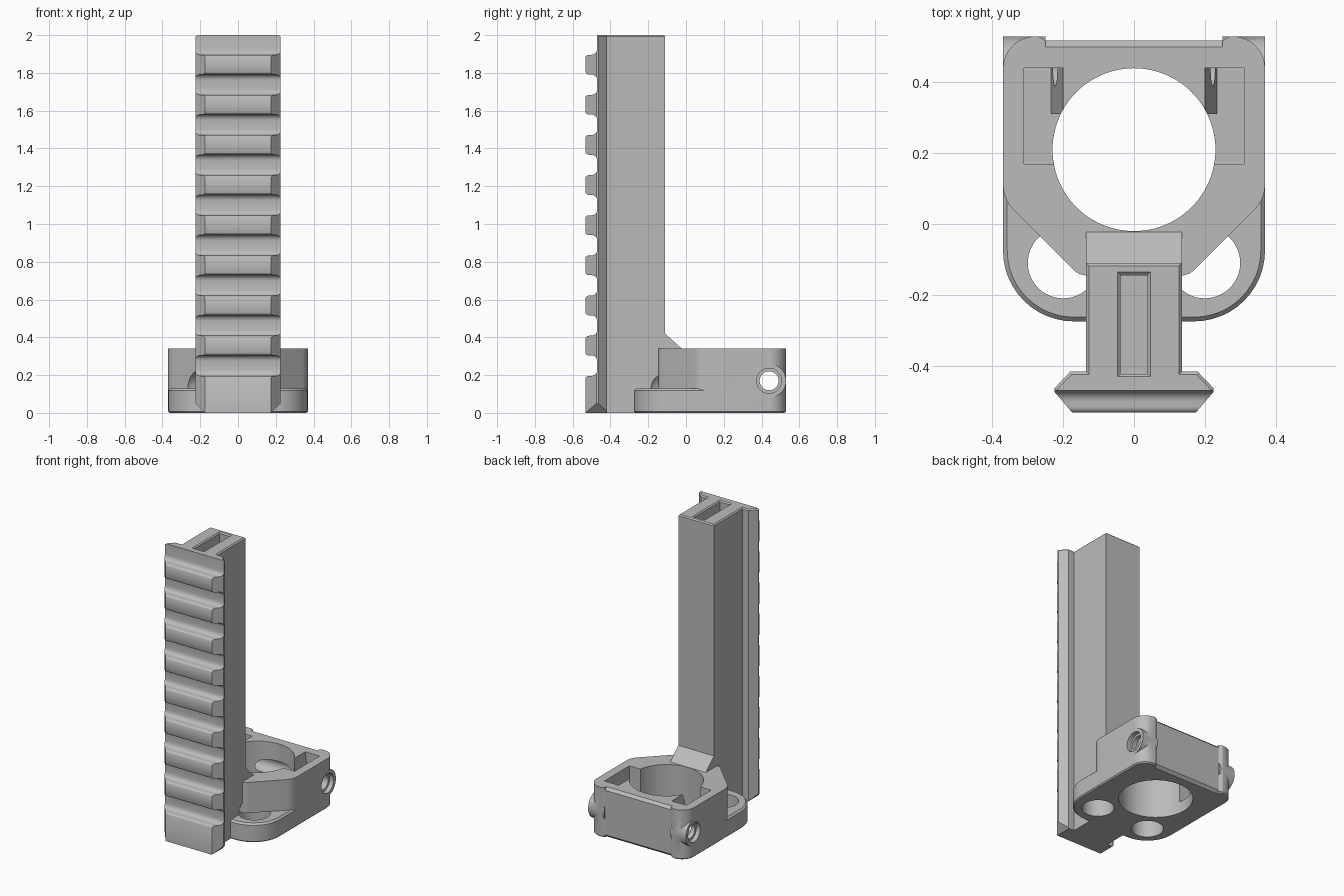
import bpy, bmesh, math
from mathutils import Vector

if "Cube" in bpy.data.objects:
    bpy.data.objects.remove(bpy.data.objects["Cube"], do_unlink=True)

grey = bpy.data.materials.new("plain grey")
grey.use_nodes = True
COLOUR = (0.5, 0.5, 0.5, 1)
grey.diffuse_color = COLOUR
grey.node_tree.nodes["Principled BSDF"].inputs["Base Color"].default_value = COLOUR


def add_object(name, bm):
    bmesh.ops.recalc_face_normals(bm, faces=bm.faces)
    mesh = bpy.data.meshes.new(name)
    bm.to_mesh(mesh)
    bm.free()
    mesh.materials.append(grey)
    obj = bpy.data.objects.new(name, mesh)
    bpy.context.collection.objects.link(obj)
    return obj


def rounded(points, steps=8):
    """Outline from (u, v) or (u, v, radius) corners."""
    out = []
    for i, p in enumerate(points):
        c = Vector(p[:2])
        if len(p) < 3:
            out.append(c)
            continue
        a = (Vector(points[i - 1][:2]) - c).normalized()
        b = (Vector(points[(i + 1) % len(points)][:2]) - c).normalized()
        half = a.angle(b) / 2
        centre = c + (a + b).normalized() * p[2] / math.sin(half)
        start = c + a * p[2] / math.tan(half) - centre
        end = c + b * p[2] / math.tan(half) - centre
        sweep = math.pi - 2 * half
        for k in range(steps + 1):
            t = k / steps
            out.append(centre + (start * math.sin((1 - t) * sweep)
                                 + end * math.sin(t * sweep)) / math.sin(sweep))
    return out


def mirrored(points):
    """Complete a right-hand outline across u = 0."""
    return points + [(-p[0], *p[1:]) for p in reversed(points)]


def circle(u, v, r, n=64):
    return [(u + r * math.cos(math.tau * i / n), v + r * math.sin(math.tau * i / n))
            for i in range(n)]


def rect(u0, u1, v0, v1):
    return [(u0, v0), (u1, v0), (u1, v1), (u0, v1)]


def prism(name, outline, axis, lo, hi, top=0, bottom=0):
    """Extrude an outline along an axis, with optional end chamfers."""
    place = {"x": lambda u, v, w: (w, u, v),
             "y": lambda u, v, w: (u, w, v),
             "z": lambda u, v, w: (u, v, w)}[axis]
    bm = bmesh.new()
    ends = [[bm.verts.new(place(p[0], p[1], w)) for p in outline] for w in (lo, hi)]
    caps = [bm.faces.new(e) for e in ends]
    n = len(outline)
    for i in range(n):
        j = (i + 1) % n
        bm.faces.new((ends[0][i], ends[0][j], ends[1][j], ends[1][i]))
    rims = [list(c.edges) for c in caps]
    bmesh.ops.recalc_face_normals(bm, faces=bm.faces)
    for rim, size in zip(rims, (bottom, top)):
        if size:
            bmesh.ops.bevel(bm, geom=rim, offset=size, segments=1, affect="EDGES")
    return add_object(name, bm)


def ball(name, centre, r):
    bm = bmesh.new()
    bmesh.ops.create_uvsphere(bm, u_segments=48, v_segments=24, radius=r)
    bmesh.ops.translate(bm, verts=bm.verts, vec=centre)
    return add_object(name, bm)


def combine(obj, tool, operation="DIFFERENCE"):
    """Apply a boolean and remove the tool."""
    tool.hide_render = True
    mod = obj.modifiers.new("boolean", "BOOLEAN")
    mod.operation, mod.solver, mod.object = operation, "EXACT", tool
    bpy.context.view_layer.objects.active = obj
    bpy.ops.object.modifier_apply(modifier=mod.name)
    bpy.data.objects.remove(tool, do_unlink=True)


def cut_foot_holes(obj):
    for x in (-0.2, 0.2):
        combine(obj, prism("cutter", circle(x, -0.11, 0.1, 48), "z", -0.1, 0.13))
        combine(obj, ball("cutter", (x, -0.11, 0.13), 0.1))


# Clamp body with angled front and rounded back corners
body = prism("clamp_body", rounded(mirrored([
    (0.155, -0.145, 0.05), (0.37, 0.07, 0.1), (0.37, 0.53, 0.09),
    (0.27, 0.53), (0.25, 0.518)])), "z", 0, 0.34, bottom=0.008)

# Low front flange
flange = prism("flange", rounded(mirrored([(0.37, -0.275, 0.2), (0.37, 0.1)]), 12),
               "z", 0, 0.13, top=0.012, bottom=0.008)
combine(body, flange, "UNION")

# Screw bosses at the back corners
for s in (-1, 1):
    lo, hi = sorted((s * 0.25, s * 0.37))
    combine(body, prism("boss", circle(0.44, 0.17, 0.09, 48), "x", lo, hi), "UNION")

# Main bore and softened edges of the back panel
combine(body, prism("cutter", circle(0, 0.21, 0.23, 96), "z", -0.1, 0.5))
for outline in ([(0.49, 0.35), (0.54, 0.35), (0.54, 0.30)],
                [(0.49, -0.01), (0.54, -0.01), (0.54, 0.04)]):
    combine(body, prism("cutter", outline, "x", -0.25, 0.25))

# Side pockets with a sloping tooth next to the bore
FLOOR = 0.08
for s in (-1, 1):
    lo, hi = sorted((s * 0.15, s * 0.31))
    combine(body, prism("cutter", rect(lo, hi, 0.17, 0.31), "z", FLOOR, 0.4))
    slope = [(s * 0.2, 0.345), (s * 0.31, 0.345), (s * 0.31, FLOOR), (s * 0.235, FLOOR)]
    combine(body, prism("cutter", slope, "y", 0.305, 0.44))

# Cross screw hole with counterbores
combine(body, prism("cutter", circle(0.44, 0.17, 0.05, 40), "x", -0.5, 0.5))
for lo, hi in ((-0.5, -0.34), (0.34, 0.5)):
    combine(body, prism("cutter", circle(0.44, 0.17, 0.066, 40), "x", lo, hi))
cut_foot_holes(body)

# Upright post and accessory rail in one profile
post = prism("rail_post", mirrored([
    (0.175, -0.532), (0.224, -0.475), (0.224, -0.463), (0.18, -0.417),
    (0.135, -0.417), (0.135, -0.11)]), "z", 0, 2, top=0.008)

# Cross slots along the rail
PITCH = 0.2125
for k in range(9):
    lo = 1.896 - k * PITCH
    hi = lo + 0.108 if k else 2.2
    slot = rounded([(-0.6, lo - 0.04), (-0.534, lo - 0.04), (-0.534, lo, 0.02),
                    (-0.47, lo, 0.03), (-0.47, hi, 0.03), (-0.534, hi, 0.02),
                    (-0.534, hi + 0.04), (-0.6, hi + 0.04)], 5)
    combine(post, prism("cutter", slot, "x", -0.4, 0.4))

# Chamfered lower rail corners
for s in (-1, 1):
    corner = [(s * 0.165, -0.01), (s * 0.3, -0.01), (s * 0.3, 0.125)]
    combine(post, prism("cutter", corner, "y", -0.6, -0.4))

# Hollow core with a chamfered mouth
combine(post, prism("cutter", rect(-0.038, 0.038, -0.423, -0.143), "z", 0.2, 2.1))
combine(post, prism("cutter", rect(-0.046, 0.046, -0.431, -0.135), "z", 1.992, 2.1,
                    bottom=0.0079))
cut_foot_holes(post)

# Gusset joining the post to the clamp
gusset = prism("gusset", [(-0.13, 0.3), (-0.13, 0.42), (-0.11, 0.42),
                          (-0.022, 0.34), (-0.022, 0.3)], "x", -0.135, 0.135)

# Smooth shading on curves, sharp edges elsewhere
bpy.ops.object.select_all(action="DESELECT")
for obj in (body, post, gusset):
    obj.select_set(True)
bpy.context.view_layer.objects.active = body
bpy.ops.object.shade_smooth_by_angle(angle=math.radians(30))
